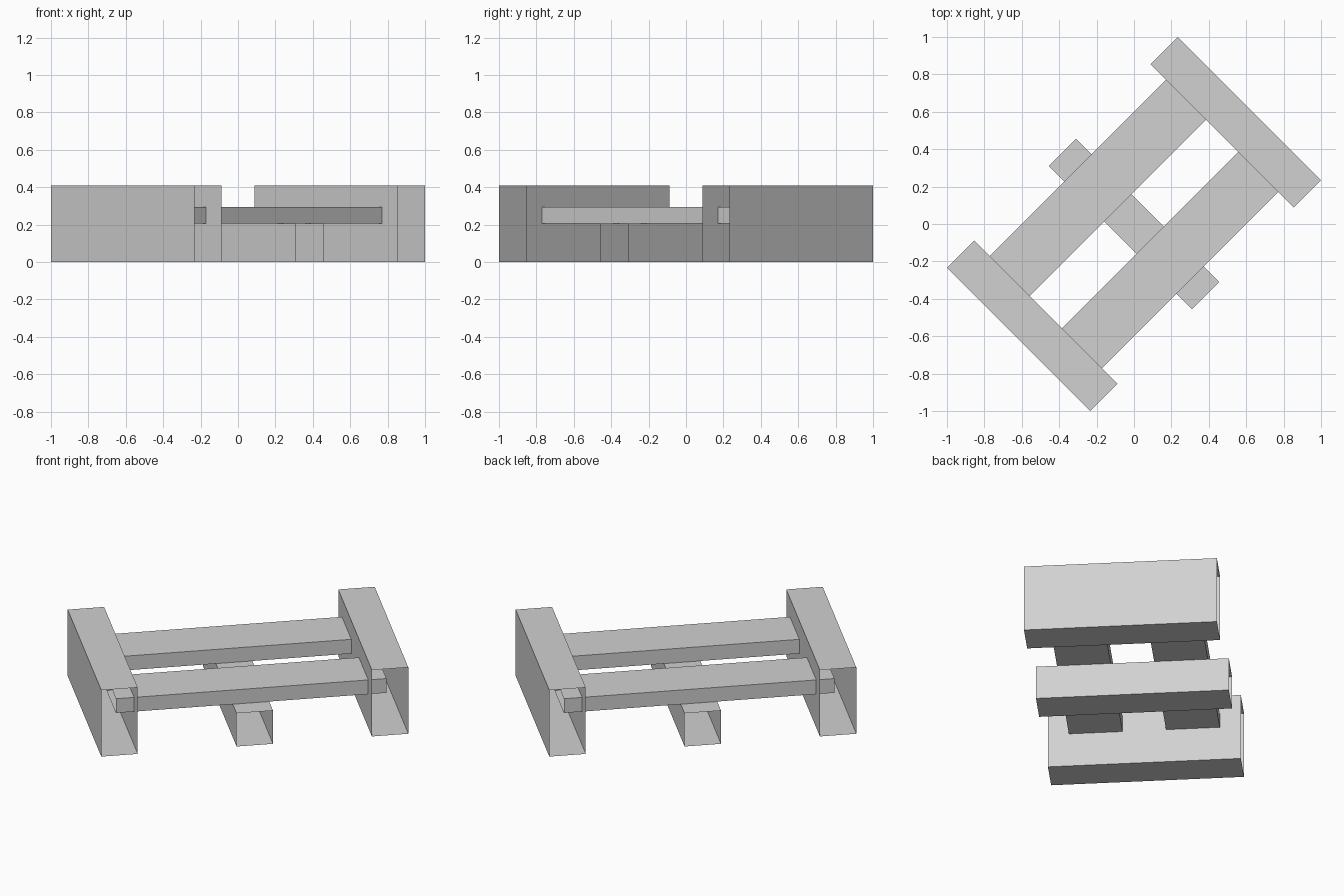
import bpy
import bmesh
import math
from mathutils import Matrix, Vector

cube = bpy.data.objects.get("Cube")
if cube:
    bpy.data.objects.remove(cube, do_unlink=True)

# Single plain grey
grey = bpy.data.materials.new("plain grey")
grey.use_nodes = True
grey.diffuse_color = (0.64, 0.64, 0.64, 1)
grey.node_tree.nodes["Principled BSDF"].inputs["Base Color"].default_value = grey.diffuse_color

# The whole frame lies diagonally on the ground
TURN = Matrix.Rotation(math.radians(45), 4, "Z")


def hollow_board(name, size, centre, open_axis):
    """Box sleeve with both end caps left off along open_axis."""
    bm = bmesh.new()
    bmesh.ops.create_cube(bm, size=1)
    bmesh.ops.scale(bm, vec=size, verts=bm.verts)
    caps = [f for f in bm.faces if abs(f.normal[open_axis]) > 0.9]
    bmesh.ops.delete(bm, geom=caps, context="FACES_ONLY")
    bmesh.ops.translate(bm, vec=Vector(centre), verts=bm.verts)
    bm.transform(TURN)
    mesh = bpy.data.meshes.new(name)
    bm.to_mesh(mesh)
    bm.free()
    mesh.materials.append(grey)
    obj = bpy.data.objects.new(name, mesh)
    bpy.context.collection.objects.link(obj)


LENGTH = 1.084      # end boards and middle foot
THICK = 0.207
HEIGHT = 0.41
END = 0.769         # distance of the end boards from the middle
BEAM_LOW, BEAM_HIGH = 0.207, 0.295

# Mirrored pairs: tall end boards, and flat beams running into their centres
for side, word in ((-1, "right"), (1, "left")):
    hollow_board(word + "_end_board", (THICK, LENGTH, HEIGHT),
                 (side * END, 0, HEIGHT / 2), 1)
    hollow_board(word + "_beam", (2 * END, 0.302, BEAM_HIGH - BEAM_LOW),
                 (0, -side * 0.273, (BEAM_LOW + BEAM_HIGH) / 2), 0)

# Low cross foot under the beams
FOOT = 0.205
hollow_board("middle_foot", (THICK, LENGTH, FOOT), (0, 0, FOOT / 2), 1)
